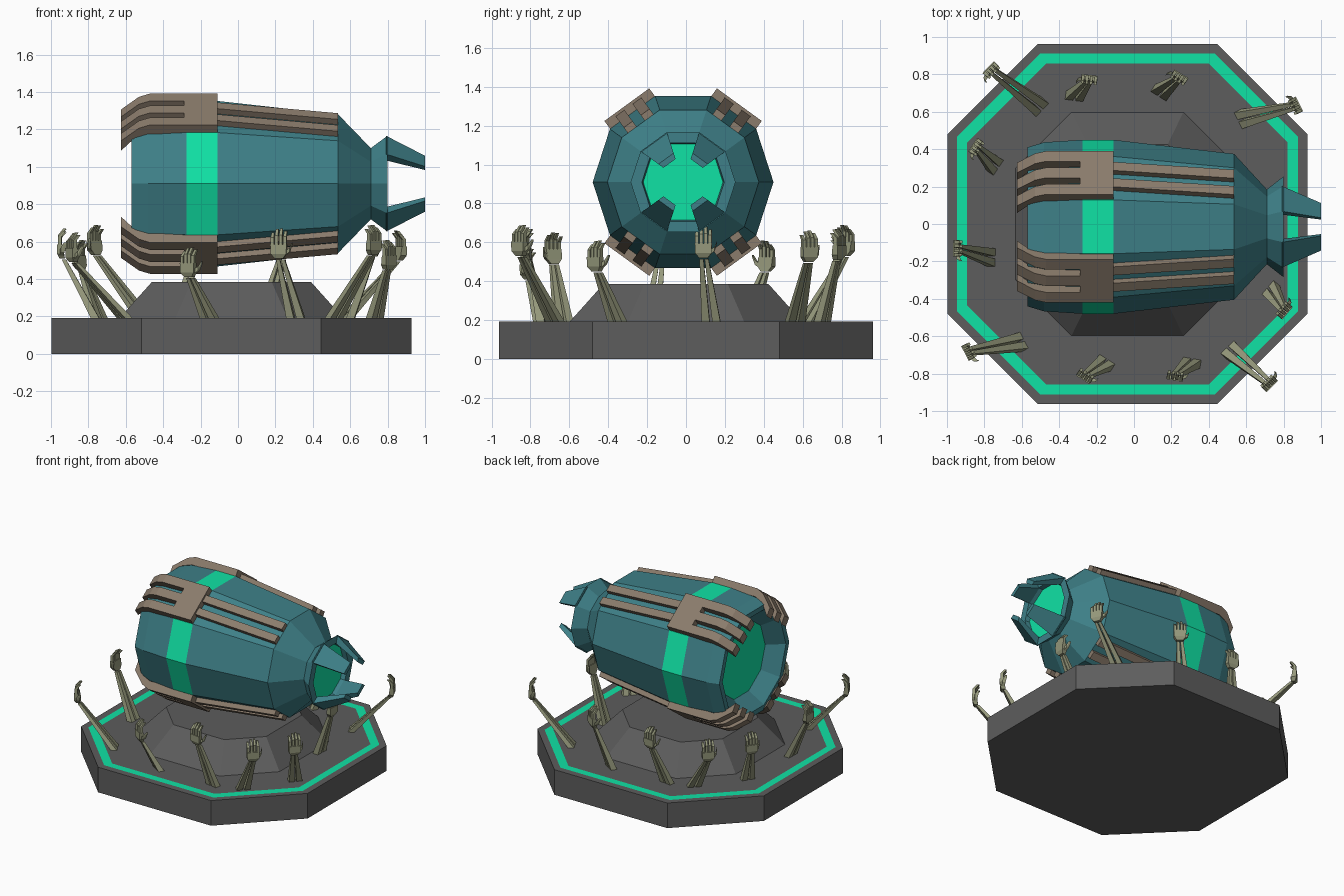
import bpy, bmesh
from math import cos, sin, radians
from mathutils import Vector as V

cube = bpy.data.objects.get("Cube")
if cube:
    bpy.data.objects.remove(cube)


def material(name, *srgb):
    lin = [((c / 255 + 0.055) / 1.055) ** 2.4 for c in srgb] + [1]
    m = bpy.data.materials.new(name)
    m.use_nodes = True
    m.diffuse_color = lin
    m.node_tree.nodes["Principled BSDF"].inputs["Base Color"].default_value = lin
    return m


TEAL = material("teal metal", 62, 128, 136)
GREEN = material("glowing green", 16, 226, 165)
GREY = material("dark stone", 93, 93, 93)
BROWN = material("brown metal", 139, 124, 108)
OLIVE = material("olive bone", 150, 153, 124)


def loft(bm, rings, spans=None):
    """Skin a list of equal point rings and cap both ends; spans sets materials."""
    rows = [[bm.verts.new(p) for p in ring] for ring in rings]
    n = len(rows[0])
    new = [bm.faces.new(rows[0])]
    for i, (a, b) in enumerate(zip(rows, rows[1:])):
        for k in range(n):
            f = bm.faces.new((a[k], a[(k + 1) % n], b[(k + 1) % n], b[k]))
            f.material_index = spans[i + 1] if spans else 0
            new.append(f)
    new.append(bm.faces.new(rows[-1]))
    if spans:
        new[0].material_index, new[-1].material_index = spans[0], spans[-1]
    bmesh.ops.recalc_face_normals(bm, faces=new)


def finish(bm, name, *mats):
    me = bpy.data.meshes.new(name)
    bm.to_mesh(me)
    bm.free()
    for m in mats:
        me.materials.append(m)
    bpy.context.collection.objects.link(bpy.data.objects.new(name, me))


# Octagonal plinth with an inlaid green border
def octagon(half, corner, z):
    pts = [(half, corner), (corner, half)]
    pts += [(-x, y) for x, y in reversed(pts)]
    pts += [(-x, -y) for x, y in pts]
    return [V((x - 0.035, y, z)) for x, y in pts]


bm = bmesh.new()
loft(bm, [octagon(0.963, 0.48, 0), octagon(0.963, 0.48, 0.193),
          octagon(0.912, 0.465, 0.193), octagon(0.857, 0.435, 0.193)],
     [0, 0, 0, 1, 0])
finish(bm, "plinth", GREY, GREEN)

bm = bmesh.new()
loft(bm, [octagon(0.6, 0.3, 0.19), octagon(0.425, 0.215, 0.385)])
finish(bm, "pedestal", GREY)

# Ten sided barrel lying along x
CENTRE = V((0, -0.015, 0.91))


def polar(x, r, deg, side=0):
    a = radians(deg)
    return CENTRE + V((x, r * cos(a) - side * sin(a), r * sin(a) + side * cos(a)))


profile = [(-0.46, 0.29), (-0.57, 0.385), (-0.57, 0.425), (-0.48, 0.452),
           (-0.275, 0.465), (-0.11, 0.465), (0.535, 0.39), (0.71, 0.2),
           (0.8, 0.27), (0.8, 0.212), (0.765, 0.205)]
bm = bmesh.new()
loft(bm, [[polar(x, r, 36 * k) for k in range(10)] for x, r in profile],
     [1, 0, 0, 0, 0, 1, 0, 0, 0, 0, 0, 1])
finish(bm, "barrel", TEAL, GREEN)

# Four tail petals, and four clamps with rails and bent fingers
DIAGONALS = (54, 126, 234, 306)
APOTHEM = 0.465 * cos(radians(18))
bm = bmesh.new()
for d in DIAGONALS:
    loft(bm, [[polar(x, r, d + s) for r, s in ((o, -18), (o, 18), (i, 18), (i, -18))]
              for x, o, i in ((0.79, 0.27, 0.212), (1.0, 0.157, 0.125))])
finish(bm, "tail_petals", TEAL)


def slab(bm, outline, deg, side, width):
    loft(bm, [[polar(x, APOTHEM + h, deg, side + s * width / 2) for x, h in outline]
              for s in (-1, 1)])


plate = [(-0.29, -0.02), (-0.29, 0.05), (-0.11, 0.05), (-0.11, -0.02)]
rail = [(-0.12, -0.02), (-0.12, 0.036), (0.535, -0.036), (0.535, -0.08)]
finger = [(-0.275, -0.01), (-0.275, 0.05), (-0.47, 0.05), (-0.53, 0.028),
          (-0.625, -0.055), (-0.625, -0.12), (-0.55, -0.035), (-0.48, -0.01)]
clamps, fingers, rails = bmesh.new(), bmesh.new(), bmesh.new()
for d in DIAGONALS:
    slab(clamps, plate, d, 0, 0.285)
    for s in (-1, 0, 1):
        slab(fingers, finger, d, s * 0.109, 0.067)
    for s in (-1, 1):
        slab(rails, rail, d, s * 0.054, 0.056)
finish(clamps, "clamp_plates", BROWN)
finish(fingers, "clamp_fingers", BROWN)
finish(rails, "clamp_rails", BROWN)

# Ring of reaching arms: foot x, y, hand x, y, fingertip height
ARMS = [(-0.50, 0.62, -0.76, 0.82, 0.69), (-0.32, 0.68, -0.24, 0.77, 0.63),
        (0.14, 0.70, 0.24, 0.78, 0.67), (0.57, 0.56, 0.86, 0.63, 0.66),
        (-0.74, 0.31, -0.84, 0.41, 0.61), (-0.76, -0.18, -0.94, -0.13, 0.67),
        (-0.60, -0.63, -0.88, -0.68, 0.65), (-0.15, -0.74, -0.26, -0.81, 0.57),
        (0.31, -0.74, 0.22, -0.81, 0.67), (0.51, -0.67, 0.72, -0.85, 0.69),
        (0.73, -0.35, 0.80, -0.46, 0.61), (0.60, 0.13, 0.73, 0.09, 0.68)]


def bar(bm, u, v, *stations):
    """Square section bar through stations of (centre, width, depth)."""
    loft(bm, [[c + u * (a * w / 2) + v * (b * t / 2)
               for a, b in ((-1, -1), (1, -1), (1, 1), (-1, 1))] for c, w, t in stations])


forearms, hands = bmesh.new(), bmesh.new()
for fx, fy, hx, hy, tip in ARMS:
    foot, wrist = V((fx, fy, 0.185)), V((hx, hy, tip - 0.165))
    lean = V((hx - fx, hy - fy, 0)).normalized()
    out = (lean + V((hx + 0.03, hy, 0)).normalized() * 1.5).normalized()
    side, up = out.cross(V((0, 0, 1))), V((0, 0, 1))
    for s in (-1, 1):
        bar(forearms, side, out, (foot + side * s * 0.028, 0.042, 0.045),
            (wrist - lean * 0.01 + side * s * 0.013, 0.02, 0.022))

    def at(a, b, c):
        return wrist + side * a + out * b + up * c

    # palm
    bar(hands, side, out, (at(0, 0, 0.005), 0.045, 0.028), (at(0, 0.008, 0.03), 0.084, 0.036),
        (at(0, 0.012, 0.08), 0.088, 0.03))
    # four curled fingers
    for k, length in enumerate((0.072, 0.085, 0.082, 0.064)):
        a = (k - 1.5) * 0.023
        bar(hands, side, out, (at(a, 0.012, 0.075), 0.018, 0.02),
            (at(a, 0.012, 0.075 + length * 0.65), 0.018, 0.02),
            (at(a, -0.014, 0.08 + length), 0.014, 0.016))
    # thumb
    bar(hands, up, out, (at(-0.03, 0.005, 0.03), 0.026, 0.022),
        (at(-0.058, -0.004, 0.052), 0.022, 0.02), (at(-0.068, -0.018, 0.085), 0.012, 0.014))
finish(forearms, "forearms", OLIVE)
finish(hands, "hands", OLIVE)
